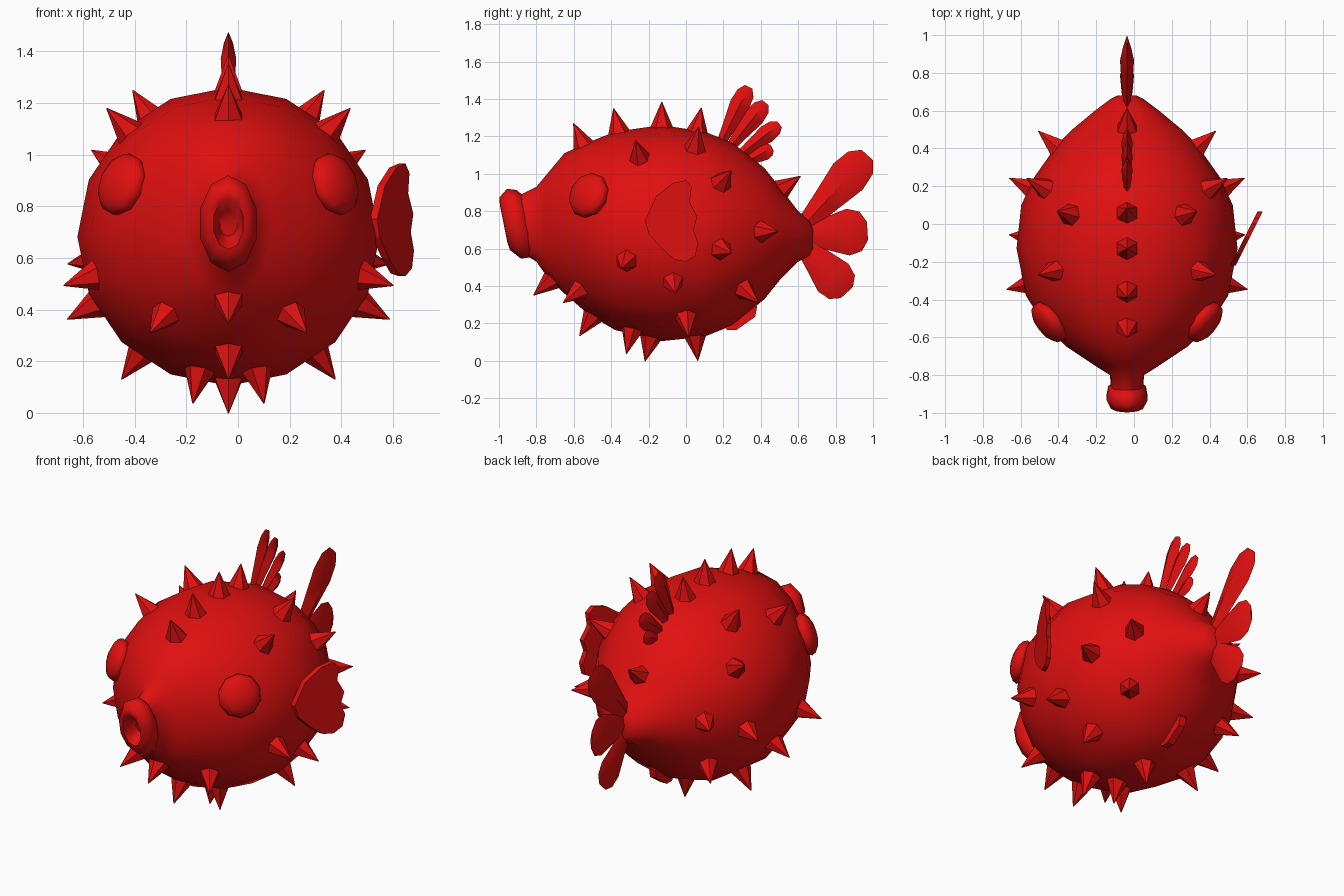
import bpy, bmesh, math
from mathutils import Vector, Matrix

if "Cube" in bpy.data.objects:
    bpy.data.objects.remove(bpy.data.objects["Cube"])

CX = -0.037  # body mid-plane
red = bpy.data.materials.new("red")
red.diffuse_color = (0.75, 0.005, 0.005, 1)
red.use_nodes = True
red.node_tree.nodes["Principled BSDF"].inputs["Base Color"].default_value = red.diffuse_color


def finish(name, bm, smooth=None):
    bmesh.ops.recalc_face_normals(bm, faces=bm.faces)
    me = bpy.data.meshes.new(name)
    bm.to_mesh(me)
    bm.free()
    ob = bpy.data.objects.new(name, me)
    bpy.context.collection.objects.link(ob)
    me.materials.append(red)
    if smooth:
        bpy.ops.object.select_all(action='DESELECT')
        ob.select_set(True)
        bpy.context.view_layer.objects.active = ob
        bpy.ops.object.shade_smooth_by_angle(angle=math.radians(smooth))
    return ob


def loft(name, rings, n, tilt=0, smooth=60):
    """Elliptical rings (y, rx, top, bottom) joined along y."""
    bm = bmesh.new()
    loops = []
    for y, rx, top, bot in rings:
        cz, rz = (top + bot) / 2, (top - bot) / 2
        loop = []
        for i in range(n):
            a = 2 * math.pi * i / n
            z = rz * math.cos(a)
            loop.append(bm.verts.new((CX + rx * math.sin(a), y + tilt * z, cz + z)))
        loops.append(loop)
    for a, b in zip(loops, loops[1:]):
        for i in range(n):
            j = (i + 1) % n
            bm.faces.new((a[i], a[j], b[j], b[i]))
    bm.faces.new(loops[0])
    bm.faces.new(loops[-1])
    return finish(name, bm, smooth)


# round body
BODY = [(-.88, .085, .89, .58), (-.80, .09, .93, .53), (-.75, .17, .99, .46),
        (-.65, .32, 1.11, .36), (-.53, .44, 1.165, .255), (-.38, .535, 1.225, .165),
        (-.13, .585, 1.26, .105), (.10, .56, 1.225, .13), (.25, .49, 1.165, .19),
        (.42, .37, 1.03, .33), (.50, .29, .93, .43), (.60, .17, .80, .53),
        (.66, .09, .75, .56), (.68, .05, .70, .60)]
loft("body", BODY, 16)

# lips with a hollow mouth
LIPS = [(-.84, .07, .15), (-.87, .105, .18), (-.92, .115, .187), (-.97, .09, .14),
        (-.975, .06, .10), (-.89, .035, .05)]
loft("lips", [(y, rx, .733 + rz, .733 - rz) for y, rx, rz in LIPS], 10, tilt=-.2, smooth=70)


def section(y):
    for a, b in zip(BODY, BODY[1:]):
        if y <= b[0]:
            t = (y - a[0]) / (b[0] - a[0])
            return [p + (q - p) * t for p, q in zip(a, b)][1:]
    return BODY[-1][1:]


def field(x, y, z):
    rx, top, bot = section(y)
    return (x / rx) ** 2 + ((z - (top + bot) / 2) / ((top - bot) / 2)) ** 2


def on_body(y, z, side):
    """Point and outward normal of the body surface at (y, z)."""
    rx, top, bot = section(y)
    cz, rz = (top + bot) / 2, (top - bot) / 2
    z = min(max(z, bot), top)
    x = side * rx * math.sqrt(max(0, 1 - ((z - cz) / rz) ** 2))
    e = .05
    g = Vector([field(x + e * (k == 0), y + e * (k == 1), z + e * (k == 2))
                - field(x - e * (k == 0), y - e * (k == 1), z - e * (k == 2)) for k in range(3)])
    return Vector((x + CX, y, z)), g.normalized()


# spikes
def spike(y, z, side):
    p, n = on_body(y, z, side)
    bm = bmesh.new()
    h = .165
    m = Matrix.Translation(p + n * (h / 2 - .04)) @ n.to_track_quat('Z', 'Y').to_matrix().to_4x4()
    bmesh.ops.create_cone(bm, cap_ends=True, segments=6, radius1=.073, radius2=.002, depth=h, matrix=m)
    finish("spike", bm)


for y in (-.55, -.36, -.13, .06, .51):   # along the back
    spike(y, 9, 0)
for y in (-.72, -.5, -.19, .05):         # along the belly
    spike(y, -9, 0)
SIDE = [(-.25, 1.09), (.05, 1.145), (.19, .955), (.41, .69), (.19, .595), (-.07, .42),
        (-.32, .53), (0, .23), (.31, .38), (-.57, .38), (-.29, .155)]
for y, z in SIDE:
    for s in (-1, 1):
        spike(y, z, s)

# eyes
for s in (-1, 1):
    p, n = on_body(-.52, .885, s)
    bm = bmesh.new()
    m = (Matrix.Translation(p) @ n.to_track_quat('Z', 'Y').to_matrix().to_4x4()
         @ Matrix.Diagonal((.125, .125, .06, 1)))
    bmesh.ops.create_uvsphere(bm, u_segments=10, v_segments=8, radius=1, matrix=m)
    finish("eye", bm, 60)


# fin lobes: leaf outline with a raised centre ridge
def lobe(name, base, tip, width, thick):
    b, t = Vector(base), Vector(tip)
    d = t - b
    w = Vector((-d.y, d.x)).normalized() * width
    prof = [(0, .35), (.4, .7), (.72, 1), (.9, .85), (1, .4)]
    pts = [b + d * s + w * k for s, k in prof] + [b + d * s - w * k for s, k in reversed(prof)]
    bm = bmesh.new()
    rim = [bm.verts.new((CX, p.x, p.y)) for p in pts]
    for side in (-1, 1):
        ridge = []
        for s, k in ((0, .4), (.4, .8), (.72, 1), (.9, .6), (1, .15)):
            q = b + d * s
            ridge.append(bm.verts.new((CX + side * thick * k, q.x, q.y)))
        for i in range(4):
            bm.faces.new((rim[i], rim[i + 1], ridge[i + 1], ridge[i]))
            bm.faces.new((rim[9 - i], rim[8 - i], ridge[i + 1], ridge[i]))
        bm.faces.new((rim[4], rim[5], ridge[4]))
        bm.faces.new((rim[0], rim[9], ridge[0]))
    finish(name, bm, 40)


lobe("tail_fin_top", (.60, .69), (.97, 1.10), .105, .037)
lobe("tail_fin_middle", (.60, .67), (.97, .695), .125, .037)
lobe("tail_fin_bottom", (.60, .65), (.86, .365), .11, .037)
lobe("back_fin_1", (.17, 1.13), (.335, 1.465), .055, .03)
lobe("back_fin_2", (.21, 1.11), (.425, 1.38), .055, .03)
lobe("back_fin_3", (.26, 1.08), (.50, 1.265), .05, .03)
lobe("back_fin_4", (.30, 1.05), (.46, 1.14), .045, .025)


# thin plate fins
def plate(name, pts, xfun, half):
    bm = bmesh.new()
    n = len(pts)
    a, b = [[bm.verts.new((xfun(y) + s * half, y, z)) for y, z in pts] for s in (-1, 1)]
    bm.faces.new(a)
    bm.faces.new(b)
    for i in range(n):
        j = (i + 1) % n
        bm.faces.new((a[i], a[j], b[j], b[i]))
    finish(name, bm)


plate("belly_fin", [(.18, .24), (.20, .19), (.22, .165), (.27, .165), (.37, .235), (.38, .29),
                    (.34, .36), (.26, .36)], lambda y: CX, .022)
plate("side_fin", [(-.22, .75), (-.20, .68), (-.13, .60), (-.06, .54), (0, .53), (.05, .56),
                   (.065, .63), (.04, .70), (.06, .77), (.02, .85), (.03, .93), (0, .965),
                   (-.07, .95), (-.16, .88)], lambda y: .535 + .5 * (y + .2), .014)
